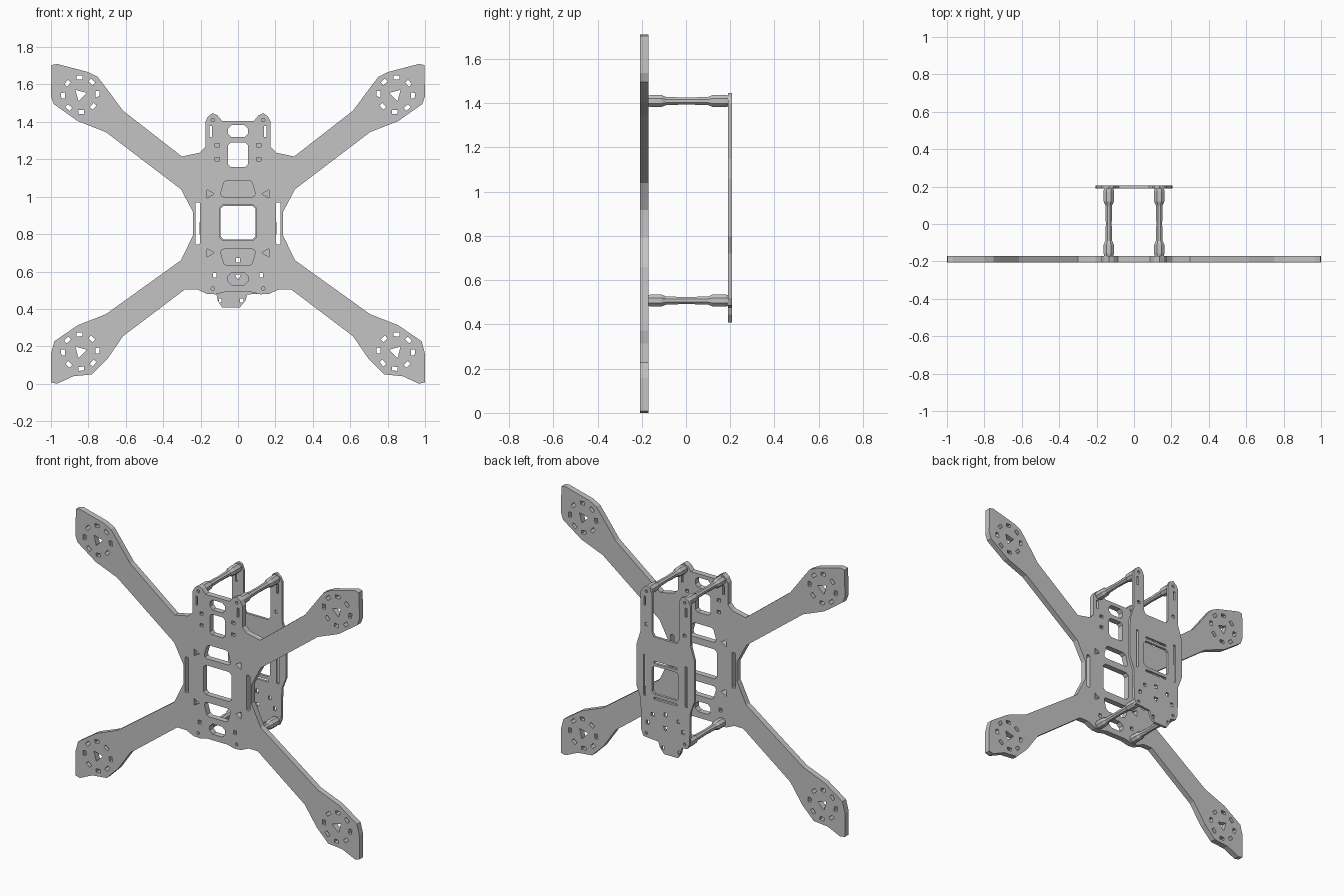
import bpy
import bmesh
from math import sin, cos, pi, radians
from mathutils import Matrix

cube = bpy.data.objects.get("Cube")
if cube:
    bpy.data.objects.remove(cube)

grey = bpy.data.materials.new("light grey")
grey.use_nodes = True
grey.diffuse_color = (.55, .55, .55, 1)
grey.node_tree.nodes["Principled BSDF"].inputs["Base Color"].default_value = (.55, .55, .55, 1)


def mirrored(half):
    """Close a right-hand outline, listed top to bottom, with its mirror image."""
    return half + [(-x, z) for x, z in reversed(half) if x > 0]


def flip(loops):
    return loops + [[(-x, z) for x, z in loop] for loop in loops]


def box(x, z, w, h, cut=0):
    """Rectangle with chamfered corners."""
    w, h = w / 2, h / 2
    if not cut:
        return [(x - w, z - h), (x + w, z - h), (x + w, z + h), (x - w, z + h)]
    return [(x - w + cut, z - h), (x + w - cut, z - h), (x + w, z - h + cut),
            (x + w, z + h - cut), (x + w - cut, z + h), (x - w + cut, z + h),
            (x - w, z + h - cut), (x - w, z - h + cut)]


def ngon(x, z, r, sides, turn=0):
    return [(x + r * cos(radians(turn) + 2 * pi * i / sides),
             z + r * sin(radians(turn) + 2 * pi * i / sides)) for i in range(sides)]


def slab(name, loops, y_front, y_back):
    """Flat plate from an outline and its holes."""
    curve = bpy.data.curves.new(name, "CURVE")
    curve.dimensions = "2D"
    curve.fill_mode = "BOTH"
    curve.extrude = (y_back - y_front) / 2
    for loop in loops:
        spline = curve.splines.new("POLY")
        spline.points.add(len(loop) - 1)
        for p, (x, z) in zip(spline.points, loop):
            p.co = (x, z, 0, 1)
        spline.use_cyclic_u = True
    helper = bpy.data.objects.new(name + "_outline", curve)
    bpy.context.collection.objects.link(helper)
    bpy.context.view_layer.update()
    mesh = bpy.data.meshes.new_from_object(
        helper.evaluated_get(bpy.context.evaluated_depsgraph_get()))
    bpy.data.objects.remove(helper)
    mesh.transform(Matrix.Translation((0, (y_front + y_back) / 2, 0))
                   @ Matrix.Rotation(pi / 2, 4, "X"))
    finish(name, mesh)


def finish(name, mesh):
    bm = bmesh.new()
    bm.from_mesh(mesh)
    bmesh.ops.remove_doubles(bm, verts=bm.verts, dist=.0001)
    bmesh.ops.recalc_face_normals(bm, faces=bm.faces)
    for f in bm.faces:
        f.smooth = False
    bm.to_mesh(mesh)
    bm.free()
    mesh.name = name
    mesh.materials.clear()
    mesh.materials.append(grey)
    bpy.context.collection.objects.link(bpy.data.objects.new(name, mesh))


# Main plate outline: ears, upper arm, waist, lower arm, tail
main = mirrored([
    (0, 1.405), (.085, 1.405), (.11, 1.435), (.135, 1.447), (.16, 1.428), (.175, 1.4),
    (.175, 1.265), (.205, 1.235), (.3, 1.215),
    (.615, 1.46), (.716, 1.596), (.75, 1.64), (.8, 1.666), (.968, 1.71), (.996, 1.704),
    (1, 1.537), (.985, 1.495), (.856, 1.404), (.706, 1.345), (.305, 1.04),
    (.24, .917), (.24, .794),
    (.305, .66), (.706, .372), (.856, .313), (.982, .227), (1, .158),
    (1, .008), (.968, 0), (.88, .04), (.78, .05), (.7, .13), (.615, .254),
    (.283, .505), (.22, .505), (.165, .48), (.12, .478), (.07, .49), (0, .49)])

# Lightening holes down the spine
holes = [
    box(0, 1.35, .106, .064, .018), box(0, 1.225, .106, .13, .014),
    mirrored([(.06, 1.087), (.075, 1.077), (.092, 1.02), (.088, 1.004), (.075, .998)]),
    box(0, .861, .196, .188, .016),
    mirrored([(.075, .72), (.088, .714), (.092, .7), (.075, .642), (.06, .632)]),
    box(0, .561, .108, .066, .02)]

# Side slots, strap triangles and small bolt holes
side = [box(.216, .857, .024, .225, .005),
        ngon(.153, 1.015, .026, 3, 180), ngon(.153, .7, .026, 3, 180),
        box(.145, 1.348, .013, .058), ngon(.135, 1.41, .01, 6),
        box(.112, 1.275, .024, .02), box(.112, 1.2, .024, .02),
        box(.125, .58, .02, .024), ngon(.135, .508, .01, 6)]

# Motor mounts: centre triangle with a ring of eight slots
for z in (1.545, .172):
    side.append(ngon(.843, z, .037, 3, 45))
    for i in range(8):
        a = radians(45 * i - 3)
        c, s = cos(a), sin(a)
        side.append([(.843 + .092 * c + u * c - v * s, z + .092 * s + u * s + v * c)
                     for u, v in box(0, 0, .021, .031)])

slab("main_plate", [main] + holes + flip(side), -.207, -.17)

# Top plate: forked front, wide middle, offset tail tab
right_edge = [(.08, 1.135), (.095, 1.16), (.095, 1.4), (.11, 1.435), (.135, 1.447),
              (.16, 1.428), (.175, 1.4), (.175, 1.15), (.203, 1.06), (.205, .8),
              (.175, .72), (.17, .52), (.155, .485)]
tab = [(.05, .477), (.04, .445), (.01, .408), (-.085, .408), (-.108, .445), (-.115, .477)]
cover = right_edge + tab + [(-x, z) for x, z in reversed(right_edge)]
cover_holes = [
    box(0, .861, .186, .178, .015), box(0, .974, .16, .014), box(0, .745, .16, .014),
    ngon(0, .575, .02, 3, 270), box(0, .66, .02, .024),
    box(-.095, .445, .014, .022), box(.02, .445, .018, .022)]
cover_side = [
    box(.147, .875, .016, .26, .004), box(.145, 1.348, .013, .058),
    ngon(.135, 1.41, .01, 6), ngon(.135, .508, .01, 6),
    box(.135, 1.2, .02, .02), box(.09, .64, .02, .022), box(.125, .58, .02, .024)]
slab("top_plate", [cover] + cover_holes + flip(cover_side), .191, .207)

# Standoffs: eight-sided posts, thick at the ends
profile = [(-.17, .027), (-.155, .03), (-.11, .029), (-.09, .02), (0, .017),
           (.1, .02), (.12, .029), (.175, .03), (.191, .027)]
for level, z in (("upper", 1.41), ("lower", .508)):
    for label, x in (("left", .135), ("right", -.135)):
        bm = bmesh.new()
        rings = [[bm.verts.new((px, y, pz)) for px, pz in ngon(x, z, r, 8, 22.5)]
                 for y, r in profile]
        for a, b in zip(rings, rings[1:]):
            for i in range(8):
                j = (i + 1) % 8
                bm.faces.new((a[i], a[j], b[j], b[i]))
        bm.faces.new(rings[0])
        bm.faces.new(rings[-1])
        post = bpy.data.meshes.new("standoff")
        bm.to_mesh(post)
        bm.free()
        finish(f"{level}_{label}_standoff", post)
